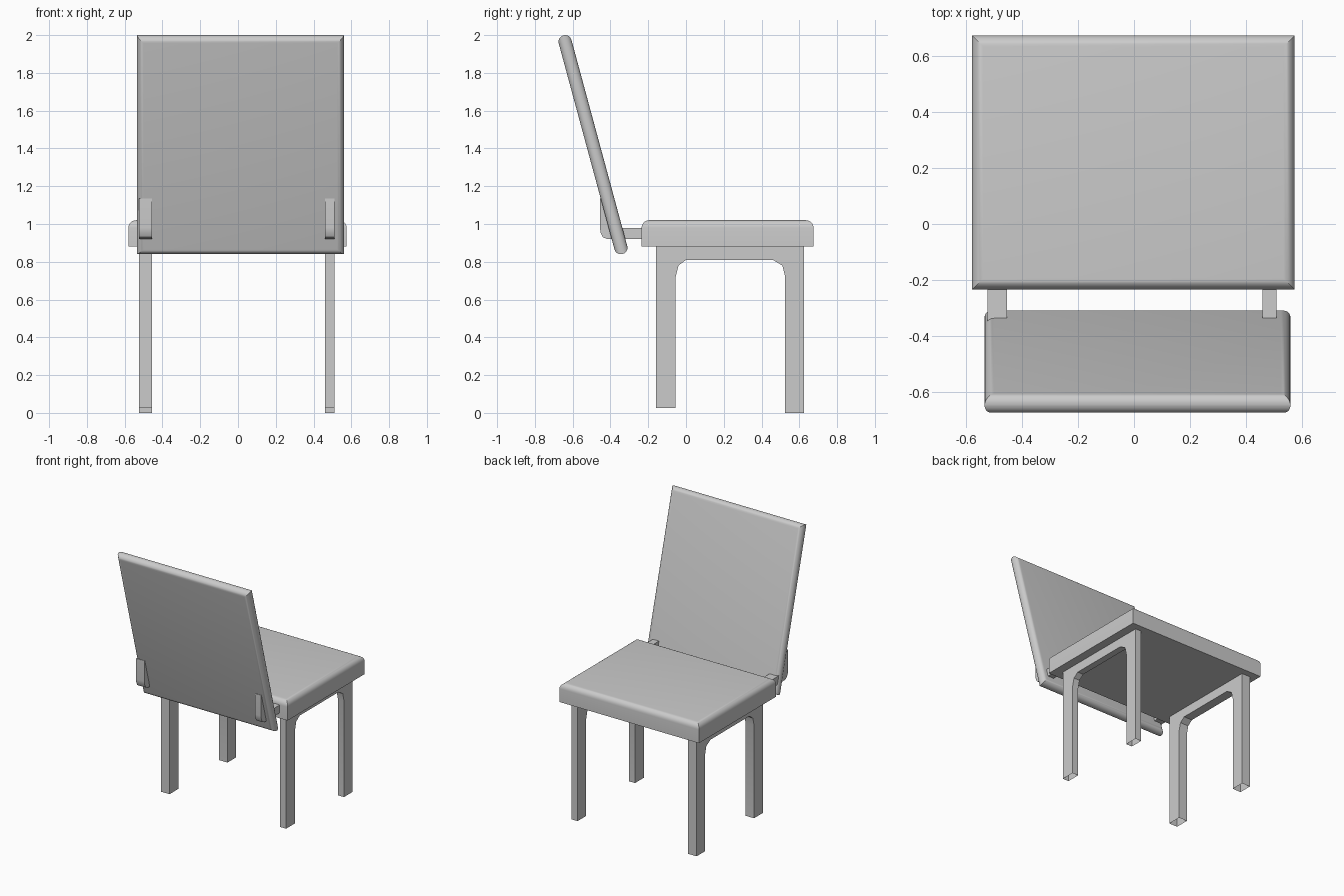
import bpy, bmesh, math
from mathutils import Matrix

if "Cube" in bpy.data.objects:
    bpy.data.objects.remove(bpy.data.objects["Cube"])


def finish(name, bm):
    bmesh.ops.recalc_face_normals(bm, faces=bm.faces)
    mesh = bpy.data.meshes.new(name)
    bm.to_mesh(mesh)
    bm.free()
    obj = bpy.data.objects.new(name, mesh)
    bpy.context.collection.objects.link(obj)
    for p in mesh.polygons:
        p.use_smooth = True
    mesh.set_sharp_from_angle(angle=math.radians(30))
    return obj


def cushion(name, size, location, axis, signs, radius, tilt=0.0):
    """Box with the rims of the chosen faces rounded and mitred at the corners."""
    bm = bmesh.new()
    bmesh.ops.create_cube(bm, size=1, matrix=Matrix.Diagonal((*size, 1)))
    rims = [e for e in bm.edges
            if any(all(v.co[axis] * s > 0 for v in e.verts) for s in signs)]
    bmesh.ops.bevel(bm, geom=rims, offset=radius, offset_type='OFFSET',
                    segments=6, profile=0.5, affect='EDGES', clamp_overlap=False)
    obj = finish(name, bm)
    obj.location = location
    obj.rotation_euler.x = tilt
    return obj


def side_profile(name, points, x0, x1, open_edges=()):
    """Extrude a (y, z) outline along x; open_edges get no wall."""
    bm = bmesh.new()
    a = [bm.verts.new((x0, y, z)) for y, z in points]
    b = [bm.verts.new((x1, y, z)) for y, z in points]
    bm.faces.new(a)
    bm.faces.new(b[::-1])
    n = len(points)
    for i in range(n):
        if i not in open_edges:
            j = (i + 1) % n
            bm.faces.new((a[i], b[i], b[j], a[j]))
    return finish(name, bm)


# Seat: only the top rim is rounded
cushion("seat", (1.155, 0.91, 0.14), (-0.0025, 0.22, 0.95), 2, (1,), 0.04)

# Reclined backrest: both face rims are rounded
cushion("backrest", (1.095, 0.07, 1.199), (0.0125, -0.4925, 1.42), 1, (1, -1),
        0.0345, math.atan2(0.295, 1.09))

# Leg frames (hollow feet) and backrest brackets
leg_outline = [(-0.16, 0.025), (-0.055, 0.025), (-0.055, 0.72), (-0.04, 0.78),
               (0.0, 0.81), (0.46, 0.81), (0.51, 0.78), (0.525, 0.72),
               (0.525, 0.0), (0.625, 0.0), (0.625, 0.88), (-0.16, 0.88)]
bracket_outline = [(-0.235, 0.92), (-0.415, 0.92), (-0.44, 0.93), (-0.453, 0.955),
                   (-0.455, 0.98), (-0.455, 1.135), (-0.445, 1.135),
                   (-0.39, 0.98), (-0.235, 0.98)]
for side, x0, x1 in (("left", -0.525, -0.455), ("right", 0.46, 0.51)):
    side_profile(f"{side}_leg_frame", leg_outline, x0, x1, open_edges=(0, 8))
    side_profile(f"{side}_bracket", bracket_outline, x0, x1)
